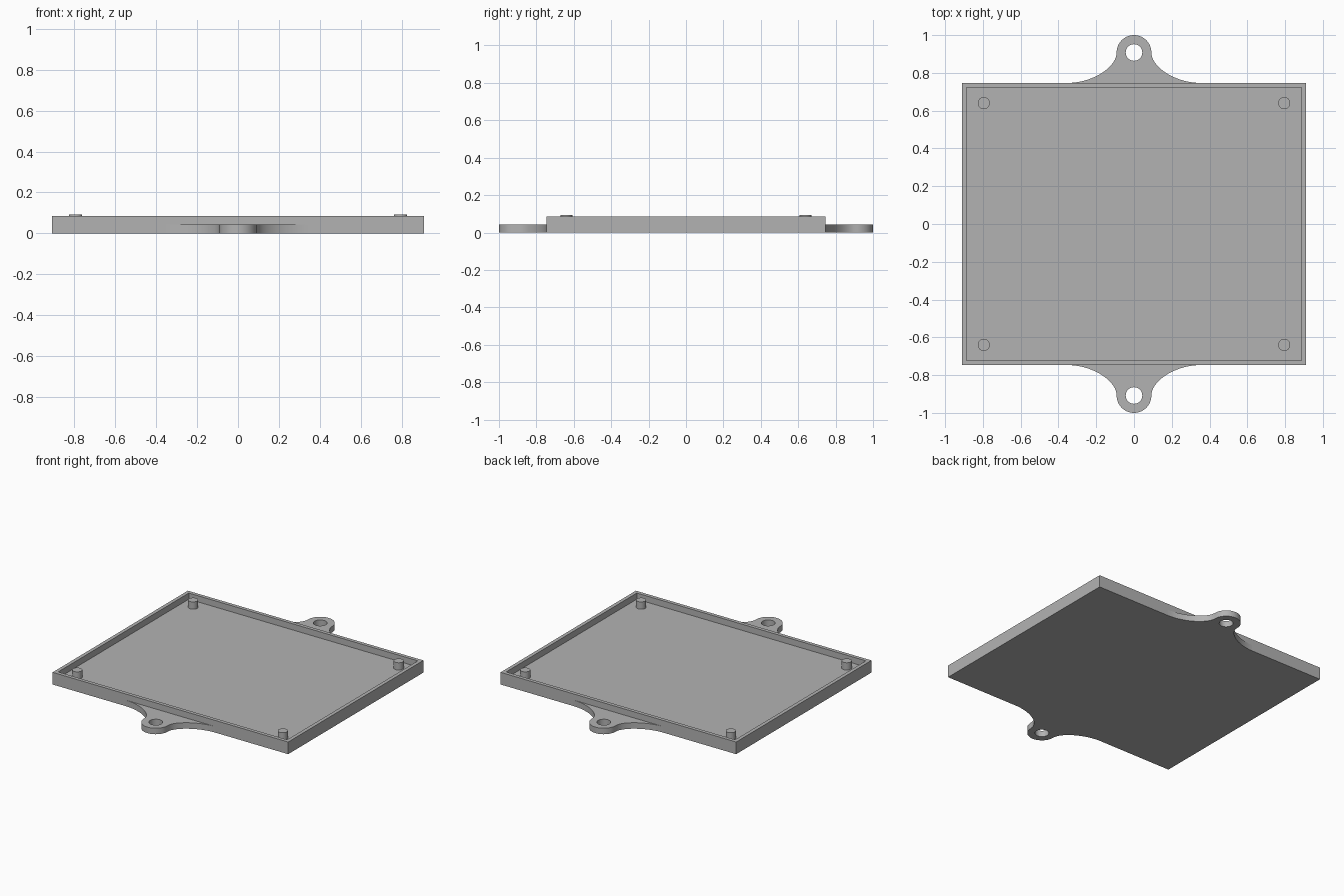
import bpy, bmesh, math
from mathutils import Vector, Matrix, geometry

cube = bpy.data.objects.get("Cube")
if cube:
    bpy.data.objects.remove(cube, do_unlink=True)

HALF_X, HALF_Y = 0.911, 0.747
HEIGHT, FLOOR, RIM = 0.085, 0.042, 0.036
EAR_Y, EAR_R, HOLE_R = 0.908, 0.092, 0.044

grey = bpy.data.materials.new("plain grey")
colour = (0.45, 0.45, 0.45, 1)
grey.diffuse_color = colour
grey.use_nodes = True
grey.node_tree.nodes["Principled BSDF"].inputs["Base Color"].default_value = colour


def add_object(name, bm, smooth=False):
    mesh = bpy.data.meshes.new(name)
    bm.to_mesh(mesh)
    bm.free()
    mesh.materials.append(grey)
    ob = bpy.data.objects.new(name, mesh)
    bpy.context.collection.objects.link(ob)
    if smooth:
        bpy.ops.object.select_all(action="DESELECT")
        ob.select_set(True)
        bpy.context.view_layer.objects.active = ob
        bpy.ops.object.shade_smooth_by_angle(angle=math.radians(30))
    return ob


# Tray: a flat box with its top inset and sunk to the floor
bm = bmesh.new()
bmesh.ops.create_cube(bm, size=1, matrix=Matrix.Translation((0, 0, HEIGHT / 2))
                      @ Matrix.Diagonal((2 * HALF_X, 2 * HALF_Y, HEIGHT, 1)))
top = max(bm.faces, key=lambda f: f.calc_center_median().z)
bmesh.ops.inset_region(bm, faces=[top], thickness=RIM)
pocket = bmesh.ops.extrude_face_region(bm, geom=[top])["geom"]
if top.is_valid:
    bmesh.ops.delete(bm, geom=[top], context="FACES_ONLY")
bmesh.ops.translate(bm, vec=(0, 0, FLOOR - HEIGHT),
                    verts=[v for v in pocket if isinstance(v, bmesh.types.BMVert)])
bmesh.ops.recalc_face_normals(bm, faces=bm.faces)
add_object("tray", bm)


# Mounting ears: rounded tip with flared flanks and a screw hole
def arc(radius, start, end, steps):
    angles = [start + (end - start) * i / steps for i in range(steps + 1)]
    return [Vector((radius * math.cos(a), EAR_Y + radius * math.sin(a))) for a in angles]


flank = geometry.interpolate_bezier(
    Vector((0.35, HALF_Y)), Vector((0.22, HALF_Y)),
    Vector((EAR_R, 0.83)), Vector((EAR_R, EAR_Y)), 20)
flank = [Vector((p[0], p[1])) for p in flank]
other = [Vector((-p.x, p.y)) for p in reversed(flank)]
outline = flank + arc(EAR_R, 0, math.pi, 28)[1:-1] + other
hole = arc(HOLE_R, 0, 2 * math.pi, 32)[:-1]


def add_ear(name, turn):
    curve = bpy.data.curves.new(name + "_outline", "CURVE")
    curve.dimensions = "2D"
    curve.fill_mode = "BOTH"
    curve.extrude = FLOOR / 2
    for loop in (outline, hole):
        spline = curve.splines.new("POLY")
        spline.points.add(len(loop) - 1)
        for point, p in zip(spline.points, loop):
            point.co = (p.x, p.y, 0, 1)
        spline.use_cyclic_u = True
    helper = bpy.data.objects.new(name + "_outline", curve)
    bpy.context.collection.objects.link(helper)
    graph = bpy.context.evaluated_depsgraph_get()
    mesh = bpy.data.meshes.new_from_object(helper.evaluated_get(graph))
    bm = bmesh.new()
    bm.from_mesh(mesh)
    bpy.data.objects.remove(helper, do_unlink=True)
    bpy.data.meshes.remove(mesh)
    bmesh.ops.remove_doubles(bm, verts=bm.verts, dist=0.0001)
    bmesh.ops.recalc_face_normals(bm, faces=bm.faces)
    # Open the side that sits against the tray wall
    hidden = [f for f in bm.faces if all(abs(v.co.y - HALF_Y) < 1e-5 for v in f.verts)]
    bmesh.ops.delete(bm, geom=hidden, context="FACES")
    bmesh.ops.transform(bm, verts=bm.verts, matrix=Matrix.Rotation(turn, 4, "Z")
                        @ Matrix.Translation((0, 0, FLOOR / 2)))
    add_object(name, bm, smooth=True)


add_ear("back_ear", 0)
add_ear("front_ear", math.pi)

# Locating pegs in the four corners, just proud of the rim
PEG_TOP = 0.093
for side, x in (("left", 0.795), ("right", -0.795)):
    for end, y in (("front", -0.64), ("back", 0.64)):
        bm = bmesh.new()
        bmesh.ops.create_cone(bm, cap_ends=True, segments=32, radius1=0.032,
                              radius2=0.032, depth=PEG_TOP - FLOOR,
                              matrix=Matrix.Translation((x, y, (PEG_TOP + FLOOR) / 2)))
        add_object(f"{end}_{side}_peg", bm, smooth=True)
